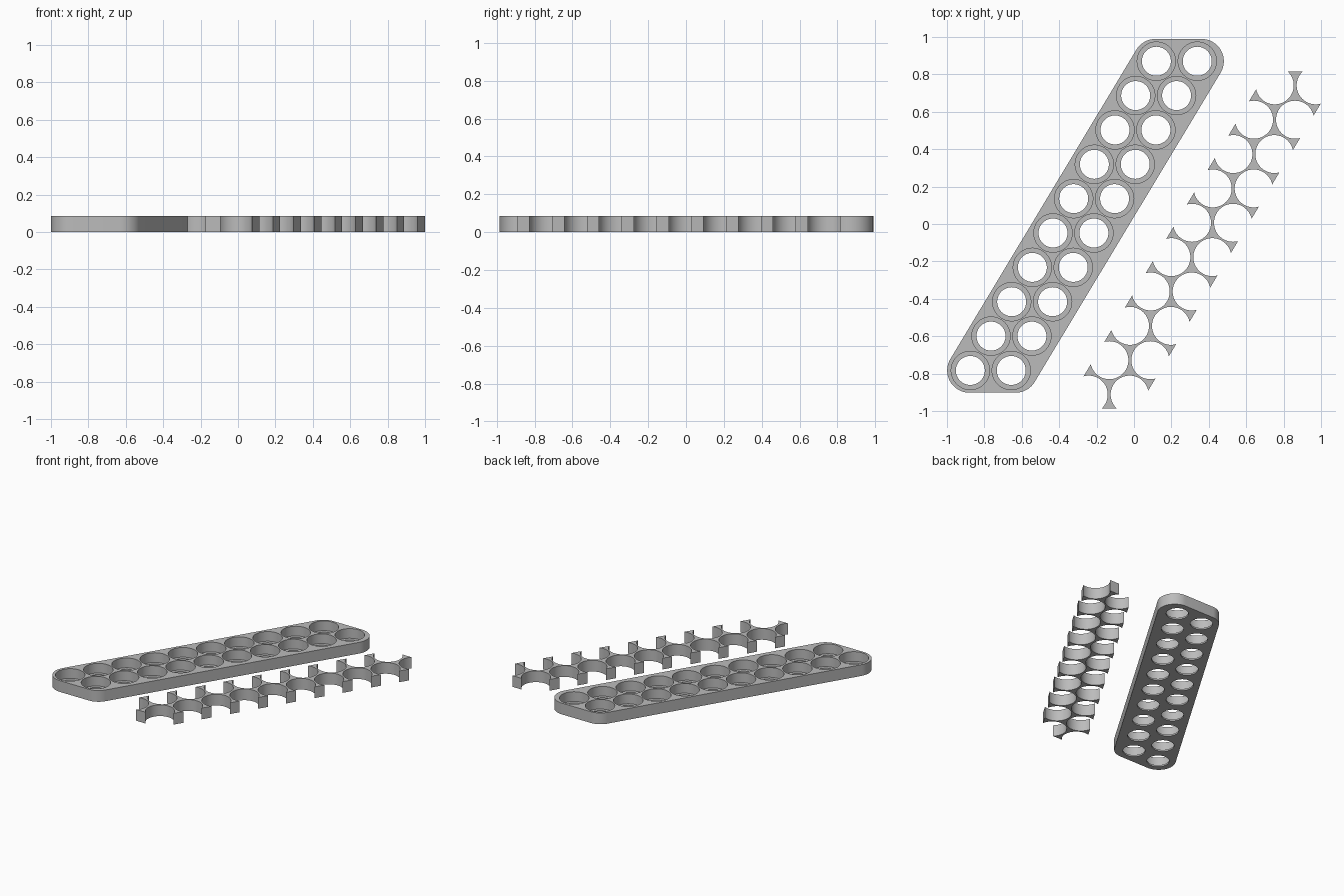
import bpy, bmesh, math
from mathutils import Vector

if "Cube" in bpy.data.objects:
    bpy.data.objects.remove(bpy.data.objects["Cube"], do_unlink=True)

HEIGHT = 0.086
FLOOR = 0.012
ROWS = 10
PITCH = Vector((0.2187, 0, 0))        # across the two columns
STEP = Vector((0.1105, 0.1837, 0))    # from one row to the next
LEAN = math.atan2(STEP.y, STEP.x)

grey = bpy.data.materials.new("light grey")
grey.use_nodes = True
grey.diffuse_color = (0.5, 0.5, 0.5, 1)
grey.node_tree.nodes["Principled BSDF"].inputs["Base Color"].default_value = (0.5, 0.5, 0.5, 1)


def make_object(name, bm):
    bmesh.ops.recalc_face_normals(bm, faces=bm.faces)
    mesh = bpy.data.meshes.new(name)
    bm.to_mesh(mesh)
    bm.free()
    mesh.materials.append(grey)
    obj = bpy.data.objects.new(name, mesh)
    bpy.context.collection.objects.link(obj)
    return obj


def rounded_slab(name, start, width, radius):
    """Leaning slab with four rounded corners around the hole grid."""
    across = Vector((width, 0, 0))
    along = STEP * (ROWS - 1)
    quarter = math.pi / 2
    corners = [(start + across, -quarter, LEAN - quarter),
               (start + across + along, LEAN - quarter, quarter),
               (start + along, quarter, quarter + LEAN),
               (start, quarter + LEAN, 3 * quarter)]
    bm = bmesh.new()
    verts = []
    for centre, a0, a1 in corners:
        for i in range(17):
            a = a0 + (a1 - a0) * i / 16
            verts.append(bm.verts.new(centre + radius * Vector((math.cos(a), math.sin(a), 0))))
    face = bm.faces.new(verts)
    top = bmesh.ops.extrude_face_region(bm, geom=[face])
    moved = [g for g in top["geom"] if isinstance(g, bmesh.types.BMVert)]
    bmesh.ops.translate(bm, verts=moved, vec=(0, 0, HEIGHT))
    return make_object(name, bm)


def drill(obj, start, radius, bottom):
    """Cut the two columns of round holes from a given height upwards."""
    bm = bmesh.new()
    depth = HEIGHT + 0.05 - bottom
    for row in range(ROWS):
        for col in range(2):
            centre = start + STEP * row + PITCH * col
            ring = bmesh.ops.create_cone(bm, cap_ends=True, segments=64, radius1=radius,
                                         radius2=radius, depth=depth)
            bmesh.ops.translate(bm, verts=ring["verts"],
                                vec=centre + Vector((0, 0, bottom + depth / 2)))
    cutter = make_object("hole_cutter", bm)
    cutter.hide_render = True
    mod = obj.modifiers.new("holes", "BOOLEAN")
    mod.operation = "DIFFERENCE"
    mod.solver = "EXACT"
    mod.object = cutter
    bpy.context.view_layer.update()
    result = bpy.data.meshes.new_from_object(
        obj.evaluated_get(bpy.context.evaluated_depsgraph_get()))
    obj.modifiers.clear()
    obj.data = result
    bpy.data.objects.remove(cutter, do_unlink=True)


# Tray with wide pockets and smaller openings through the floor
tray_start = Vector((-0.875, -0.783, 0))
tray = rounded_slab("tray", tray_start - Vector((0.005, 0, 0)), 0.247, 0.119)
drill(tray, tray_start, 0.1025, FLOOR)
drill(tray, tray_start, 0.0775, -0.05)

# Separate spacer web that fills the gaps between the round pockets
web_start = Vector((-0.242, -0.912, 0))
web = rounded_slab("spacer_web", web_start, PITCH.x, 0.074)
drill(web, web_start, 0.1015, -0.05)

# Smooth round walls, sharp rims
for obj in (tray, web):
    bpy.ops.object.select_all(action="DESELECT")
    obj.select_set(True)
    bpy.context.view_layer.objects.active = obj
    bpy.ops.object.shade_smooth_by_angle(angle=math.radians(30))
